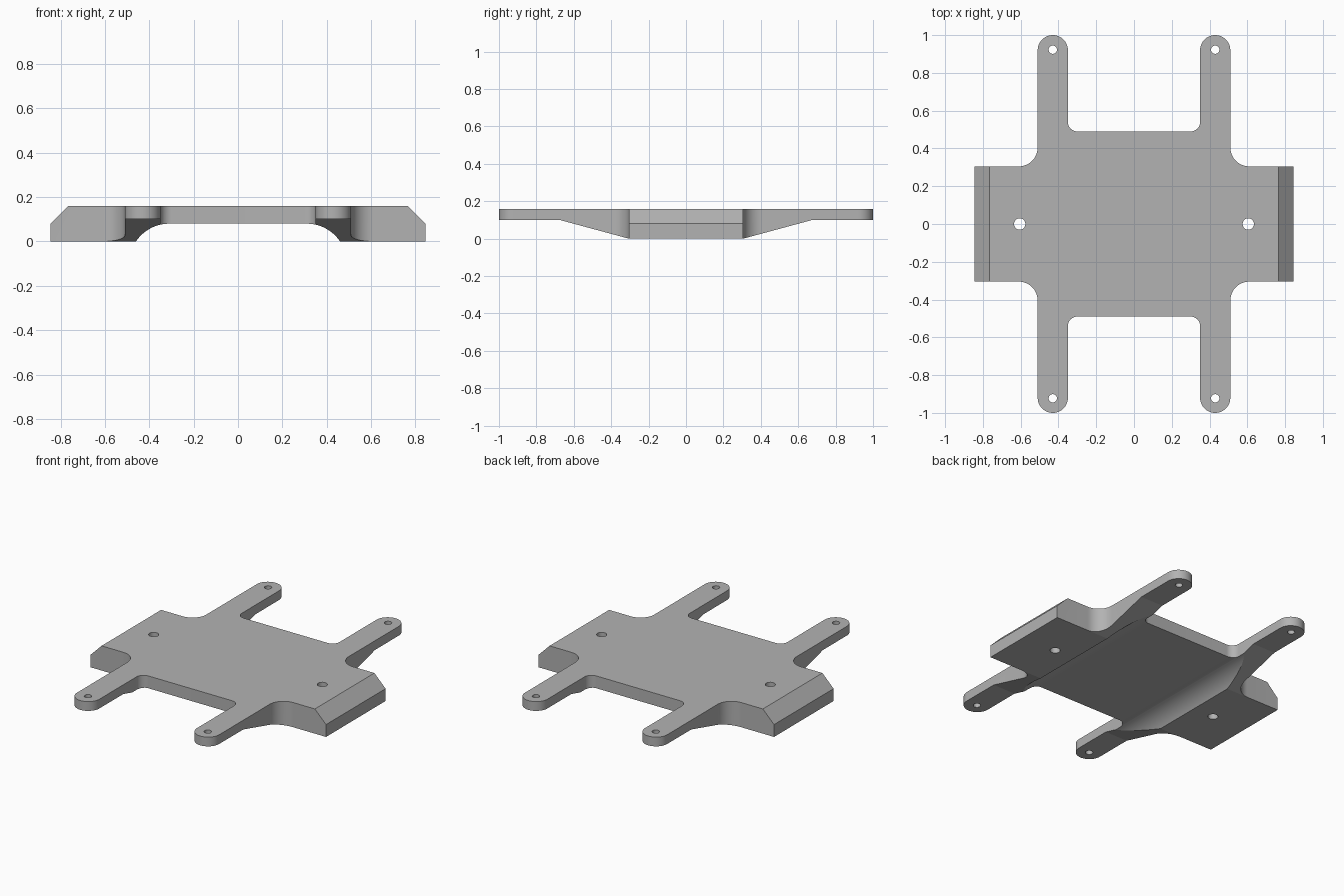
import bpy, bmesh
from math import sin, cos, pi, radians
from mathutils import Vector

cube = bpy.data.objects.get("Cube")
if cube:
    bpy.data.objects.remove(cube, do_unlink=True)

grey = bpy.data.materials.new("plain grey")
grey.use_nodes = True
COLOUR = (0.45, 0.45, 0.45, 1)
grey.diffuse_color = COLOUR
grey.node_tree.nodes["Principled BSDF"].inputs["Base Color"].default_value = COLOUR

TOP = 0.16


def arc(cx, cy, r, start, end, steps=12):
    angles = [radians(start + (end - start) * i / steps) for i in range(steps + 1)]
    return [(cx + r * cos(a), cy + r * sin(a)) for a in angles]


def prism(name, points, place, depth):
    """Extrude a closed profile; place maps its 2D points into space."""
    bm = bmesh.new()
    face = bm.faces.new([bm.verts.new(place(u, v)) for u, v in points])
    moved = bmesh.ops.extrude_face_region(bm, geom=[face])["geom"]
    verts = [g for g in moved if isinstance(g, bmesh.types.BMVert)]
    bmesh.ops.translate(bm, verts=verts, vec=Vector(depth))
    bmesh.ops.recalc_face_normals(bm, faces=bm.faces)
    mesh = bpy.data.meshes.new(name)
    bm.to_mesh(mesh)
    bm.free()
    mesh.materials.append(grey)
    ob = bpy.data.objects.new(name, mesh)
    bpy.context.collection.objects.link(ob)
    return ob


# Plate outline: one quarter, mirrored round to a full loop
quarter = [(0.845, 0.305)]
quarter += arc(0.61, 0.405, 0.1, 270, 180)
quarter += arc(0.43, 0.92, 0.08, 0, 180, 24)
quarter += arc(0.30, 0.54, 0.05, 0, -90)
half = quarter + [(-x, y) for x, y in reversed(quarter)]
outline = half + [(-x, -y) for x, y in half]
plate = prism("mounting_plate", outline, lambda u, v: (u, v, 0), (0, 0, TOP))

cutters = []

# Underside channel with rounded shoulders
side = arc(0.31, -0.10, 0.18, 90, 33.75, 14)
channel = side + [(0.46, -0.1), (-0.46, -0.1)] + [(-x, z) for x, z in reversed(side)]
cutters.append(prism("channel_cutter", channel, lambda u, v: (u, -1.2, v), (0, 2.4, 0)))

taper = [(0.305, 0), (0.675, 0.1), (1.2, 0.1), (1.2, -0.1), (0.305, -0.1)]
chamfer = [(0.745, 0.18), (0.865, 0.06), (0.9, 0.18)]
for s in (-1, 1):
    # Tapered arm undersides and bevelled plate ends
    cutters.append(prism("taper_cutter", taper, lambda u, v: (-1, s * u, v), (2, 0, 0)))
    cutters.append(prism("chamfer_cutter", chamfer, lambda u, v: (s * u, -0.5, v), (0, 1, 0)))
    # Screw holes
    for y, r in ((0, 0.03), (0.923, 0.022), (-0.923, 0.022)):
        x = s * (0.43 if y else 0.605)
        ring = arc(x, y, r, 0, 360, 32)[:-1]
        cutters.append(prism("hole_cutter", ring, lambda u, v: (u, v, -0.1), (0, 0, 0.4)))

bpy.context.view_layer.objects.active = plate
for cutter in cutters:
    mod = plate.modifiers.new("cut", "BOOLEAN")
    mod.operation = "DIFFERENCE"
    mod.solver = "EXACT"
    mod.object = cutter
    bpy.ops.object.modifier_apply(modifier=mod.name)
    bpy.data.objects.remove(cutter, do_unlink=True)

# Smooth rounded walls, sharp edges elsewhere
for ob in bpy.context.selected_objects:
    ob.select_set(False)
plate.select_set(True)
bpy.ops.object.shade_smooth_by_angle(angle=radians(12))
